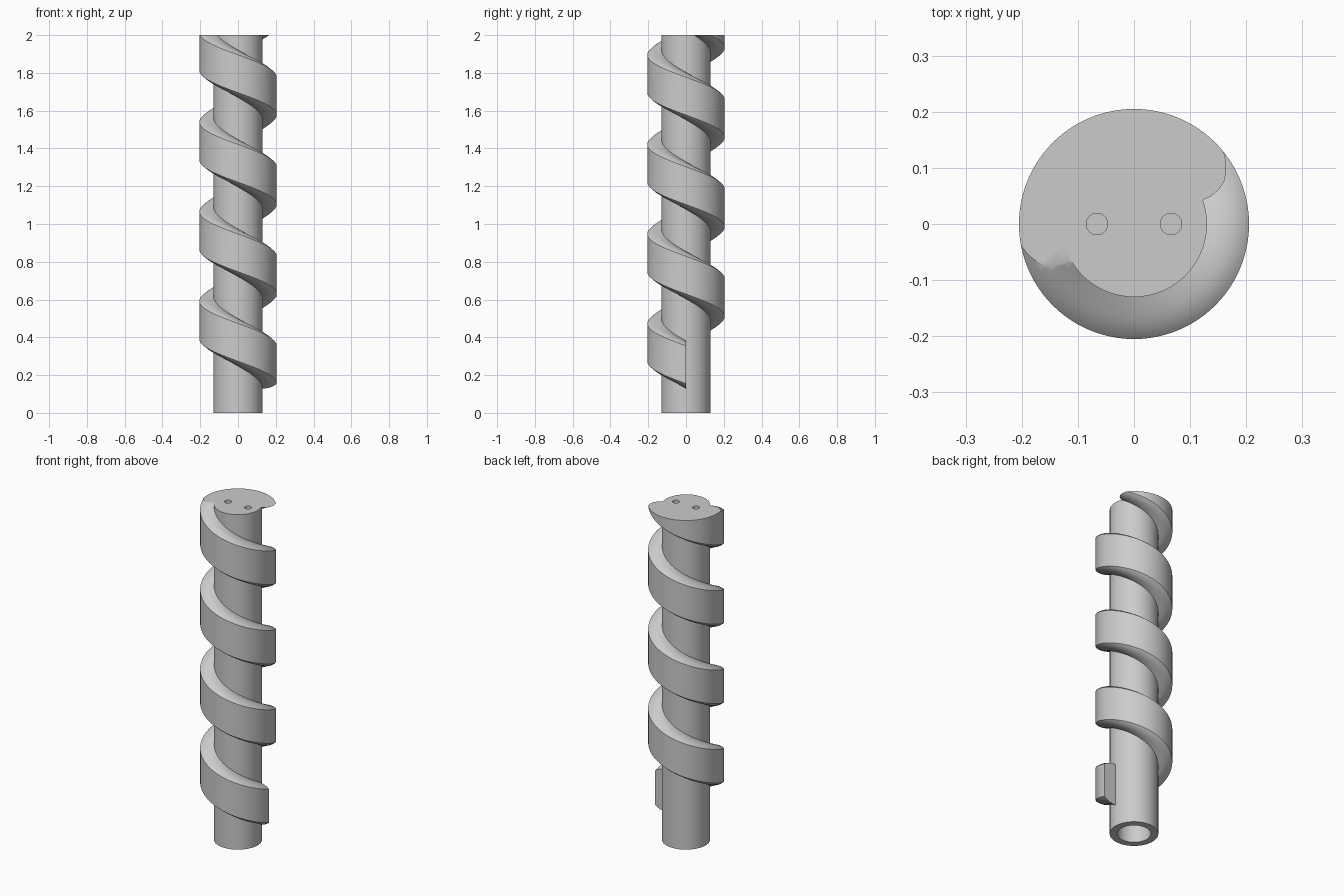
import bpy, bmesh, math
from mathutils import Vector, Matrix

if "Cube" in bpy.data.objects:
    bpy.data.objects.remove(bpy.data.objects["Cube"])

HEIGHT, CORE_R, BORE_R = 2.0, 0.13, 0.09
PITCH, START_Z = 0.474, 0.255
SEGMENTS = 96

grey = bpy.data.materials.new("plain grey")
grey.use_nodes = True
colour = (0.6, 0.6, 0.6, 1)
grey.diffuse_color = colour
grey.node_tree.nodes["Principled BSDF"].inputs["Base Color"].default_value = colour


def make_object(name, bm):
    bmesh.ops.recalc_face_normals(bm, faces=bm.faces)
    mesh = bpy.data.meshes.new(name)
    bm.to_mesh(mesh)
    bm.free()
    mesh.materials.append(grey)
    obj = bpy.data.objects.new(name, mesh)
    bpy.context.collection.objects.link(obj)
    return obj


def cylinder(name, radius, bottom, top, x=0):
    bm = bmesh.new()
    bmesh.ops.create_cone(bm, cap_ends=True, segments=SEGMENTS, radius1=radius,
                          radius2=radius, depth=top - bottom,
                          matrix=Matrix.Translation((x, 0, (bottom + top) / 2)))
    return make_object(name, bm)


def smooth(obj):
    bpy.ops.object.select_all(action="DESELECT")
    obj.select_set(True)
    bpy.context.view_layer.objects.active = obj
    bpy.ops.object.shade_smooth_by_angle(angle=math.radians(30))


# Round core with a bore from below and two small blind holes on top
core = cylinder("core", CORE_R, 0, HEIGHT)
cutters = [cylinder("bore_cutter", BORE_R, -0.1, 1.0)]
for side in (-1, 1):
    cutters.append(cylinder("hole_cutter", 0.019, HEIGHT - 0.1, HEIGHT + 0.1, side * 0.066))
bpy.context.view_layer.objects.active = core
for cutter in cutters:
    cutter.hide_render = True
    cut = core.modifiers.new("cut", "BOOLEAN")
    cut.operation, cut.solver, cut.object = "DIFFERENCE", "EXACT", cutter
    bpy.ops.object.modifier_apply(modifier=cut.name)
    bpy.data.objects.remove(cutter)
smooth(core)

# Spiral flight: rounded-shoulder section swept upward, clockwise from above
upper = [(0.126, 0.126), (0.145, 0.125), (0.163, 0.122), (0.177, 0.118),
         (0.189, 0.112), (0.198, 0.106), (0.205, 0.1)]
section = upper + [(r, -h) for r, h in reversed(upper)]
bm = bmesh.new()
rings = []
for i in range(4 * SEGMENTS + 1):
    turn = i / SEGMENTS
    angle = -math.tau * turn
    z = START_Z + PITCH * turn
    rings.append([bm.verts.new((r * math.cos(angle), r * math.sin(angle), z + h))
                  for r, h in section])
for a, b in zip(rings, rings[1:]):
    for j in range(len(section)):
        k = (j + 1) % len(section)
        bm.faces.new((a[j], a[k], b[k], b[j]))
bm.faces.new(rings[0])
bm.faces.new(rings[-1])

# Trim the flight flush with the top of the core
cut = bmesh.ops.bisect_plane(bm, geom=bm.verts[:] + bm.edges[:] + bm.faces[:],
                             plane_co=Vector((0, 0, HEIGHT)), plane_no=Vector((0, 0, 1)),
                             clear_outer=True)
rim = [e for e in cut["geom_cut"] if isinstance(e, bmesh.types.BMEdge)]
bmesh.ops.triangle_fill(bm, edges=rim, use_beauty=True)
smooth(make_object("spiral_flight", bm))
